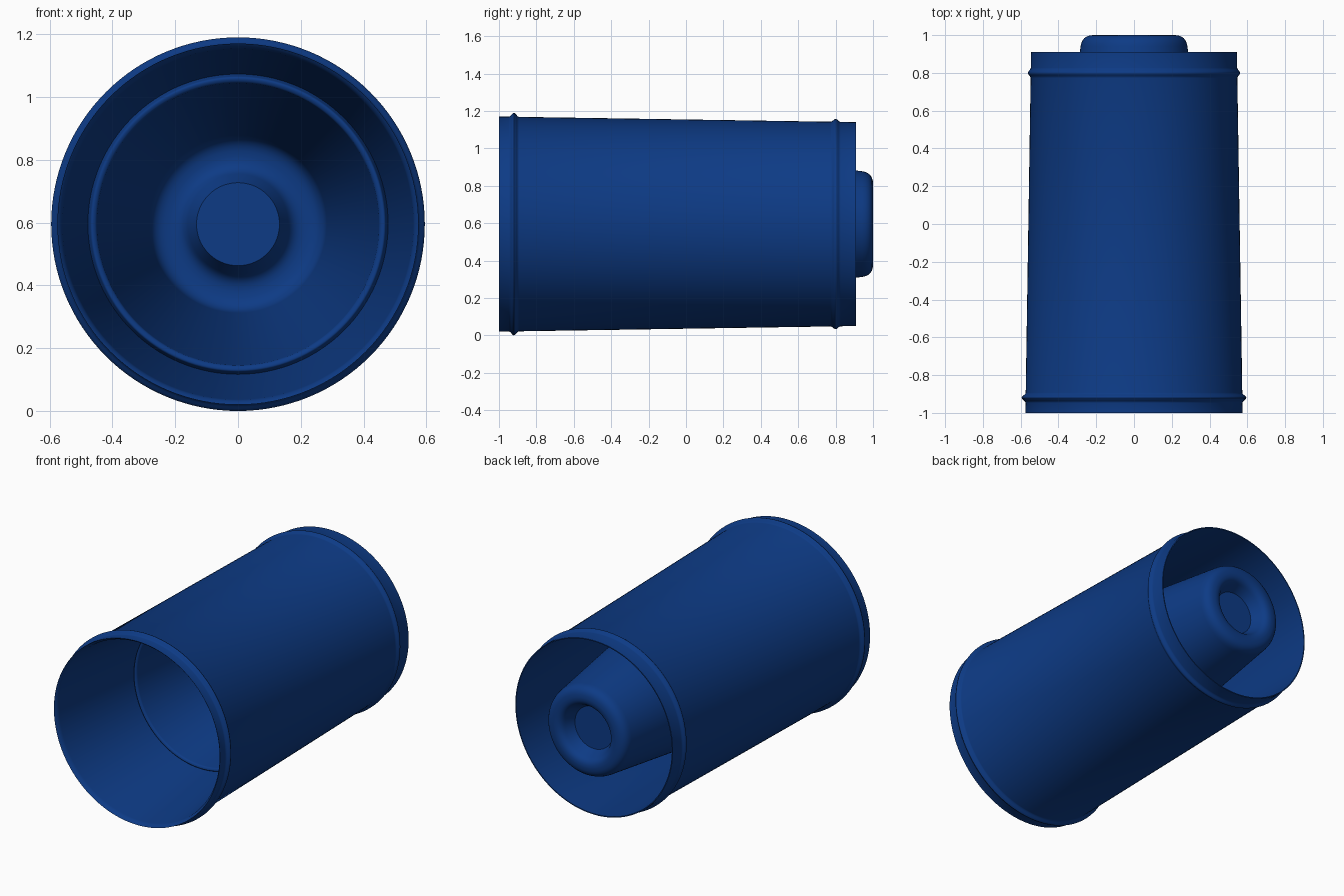
import bpy, bmesh, math
from mathutils import Matrix, Vector

SEGMENTS = 128
AXIS_HEIGHT = 0.595

if "Cube" in bpy.data.objects:
    bpy.data.objects.remove(bpy.data.objects["Cube"], do_unlink=True)

blue = bpy.data.materials.new("deep_blue")
blue.use_nodes = True
colour = (0.004, 0.043, 0.235, 1)
blue.diffuse_color = colour
blue.node_tree.nodes["Principled BSDF"].inputs["Base Color"].default_value = colour


def revolve(name, profile, closed=False):
    """Turn a (radius, y) profile around the lengthwise axis."""
    bm = bmesh.new()
    verts = [bm.verts.new((r, y, 0)) for r, y in profile]
    edges = [bm.edges.new(pair) for pair in zip(verts, verts[1:])]
    if closed:
        edges.append(bm.edges.new((verts[-1], verts[0])))
    bmesh.ops.spin(bm, geom=verts + edges, cent=(0, 0, 0), axis=(0, 1, 0),
                   angle=math.tau, steps=SEGMENTS, use_merge=True)
    bmesh.ops.remove_doubles(bm, verts=bm.verts, dist=0.00005)
    bmesh.ops.recalc_face_normals(bm, faces=bm.faces)
    mesh = bpy.data.meshes.new(name)
    bm.to_mesh(mesh)
    bm.free()
    mesh.materials.append(blue)
    obj = bpy.data.objects.new(name, mesh)
    obj.location.z = AXIS_HEIGHT
    bpy.context.collection.objects.link(obj)
    bpy.ops.object.select_all(action="DESELECT")
    obj.select_set(True)
    bpy.context.view_layer.objects.active = obj
    bpy.ops.object.shade_smooth_by_angle(angle=math.radians(35))
    return obj


def shell_radius(y):
    return 0.575 - 0.0157 * (y + 1)


def rib(centre, height, half_width=0.027, steps=10):
    """Rounded bead standing on the tapered shell."""
    points = []
    for i in range(steps + 1):
        t = 2 * i / steps - 1
        y = centre + t * half_width
        points.append((shell_radius(y) + height * (1 + math.cos(math.pi * t)) / 2, y))
    return points


def rounded(points, steps=6):
    """Replace corners that carry a fillet length by smooth arcs."""
    result = []
    for i, (r, y, fillet) in enumerate(points):
        corner = Vector((r, y))
        if not fillet:
            result.append(tuple(corner))
            continue
        before = Vector(points[i - 1][:2]) - corner
        after = Vector(points[i + 1][:2]) - corner
        a = corner + before.normalized() * fillet
        b = corner + after.normalized() * fillet
        for k in range(steps + 1):
            t = k / steps
            result.append(tuple(a * (1 - t) ** 2 + corner * 2 * t * (1 - t) + b * t * t))
    return result


# Tapered outer shell with two beads and a thin wall
shell = [(shell_radius(-1), -1)]
shell += rib(-0.92, 0.021) + rib(0.80, 0.015)
shell += [(shell_radius(0.91), 0.91), (shell_radius(0.91) - 0.006, 0.91),
          (shell_radius(-0.97) - 0.006, -0.97)]
revolve("outer_shell", shell, closed=True)

# Funnel lining, stepped cup and dimpled end
lining = rounded([
    (0.575, -1, 0),
    (0.56, -0.985, 0.015),
    (0.478, -0.335, 0),
    (0.468, -0.365, 0.008),
    (0.45, -0.36, 0.01),
    (0.275, 1.0, 0.06),
    (0.175, 1.0, 0.035),
    (0.132, 0.91, 0),
    (0, 0.91, 0),
])
revolve("inner_cup", lining)
